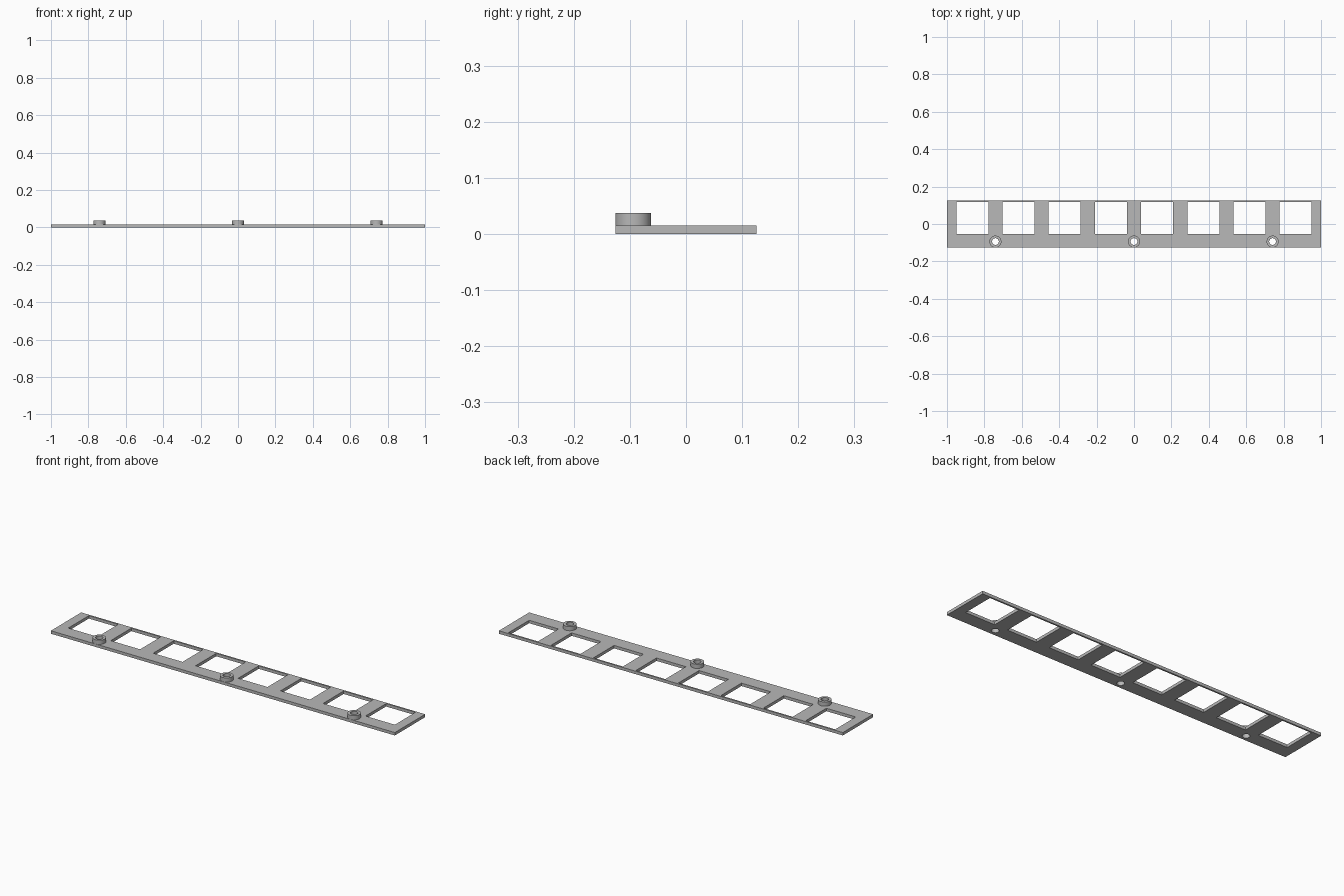
import bpy
import math

if "Cube" in bpy.data.objects:
    bpy.data.objects.remove(bpy.data.objects["Cube"], do_unlink=True)

THICK, BOSS_TOP = 0.0155, 0.0375
BOSS_Y, BOSS_X = -0.094, (-0.741, 0, 0.741)
WINDOWS, PITCH, WINDOW, WINDOW_Y = 8, 0.2469, 0.171, 0.032

grey = bpy.data.materials.new("plain grey")
grey.use_nodes = True
colour = (0.48, 0.48, 0.48, 1)
grey.diffuse_color = colour
grey.node_tree.nodes["Principled BSDF"].inputs["Base Color"].default_value = colour


def box(name, x, y, z0, z1, sx, sy):
    bpy.ops.mesh.primitive_cube_add(size=1, location=(x, y, (z0 + z1) / 2))
    ob = bpy.context.object
    ob.name = name
    ob.scale = (sx, sy, z1 - z0)
    bpy.ops.object.transform_apply(location=False, rotation=False, scale=True)
    return ob


def cylinder(name, x, z0, z1, radius):
    bpy.ops.mesh.primitive_cylinder_add(vertices=48, radius=radius, depth=z1 - z0,
                                        location=(x, BOSS_Y, (z0 + z1) / 2))
    ob = bpy.context.object
    ob.name = name
    return ob


def cut(target, cutter):
    mod = target.modifiers.new("cut", "BOOLEAN")
    mod.operation, mod.solver, mod.object = "DIFFERENCE", "EXACT", cutter
    bpy.context.view_layer.objects.active = target
    bpy.ops.object.modifier_apply(modifier=mod.name)


def finish(ob):
    ob.data.materials.clear()
    ob.data.materials.append(grey)
    bpy.ops.object.select_all(action="DESELECT")
    ob.select_set(True)
    bpy.context.view_layer.objects.active = ob
    bpy.ops.object.shade_smooth_by_angle(angle=math.radians(30))


# Long flat plate with a row of square windows
plate = box("plate", 0, 0, 0, THICK, 2, 0.252)
for i in range(WINDOWS):
    x = (i - (WINDOWS - 1) / 2) * PITCH
    cutter = box("window_cutter", x, WINDOW_Y, -0.1, 0.1, WINDOW, WINDOW)
    cut(plate, cutter)
    bpy.data.objects.remove(cutter, do_unlink=True)

# Round bosses along the front edge, drilled through with the plate
for x, side in zip(BOSS_X, ("right", "middle", "left")):
    boss = cylinder(side + "_boss", x, THICK, BOSS_TOP, 0.032)
    drill = cylinder("drill", x, -0.1, 0.1, 0.018)
    cut(boss, drill)
    cut(plate, drill)
    bpy.data.objects.remove(drill, do_unlink=True)
    finish(boss)

finish(plate)
